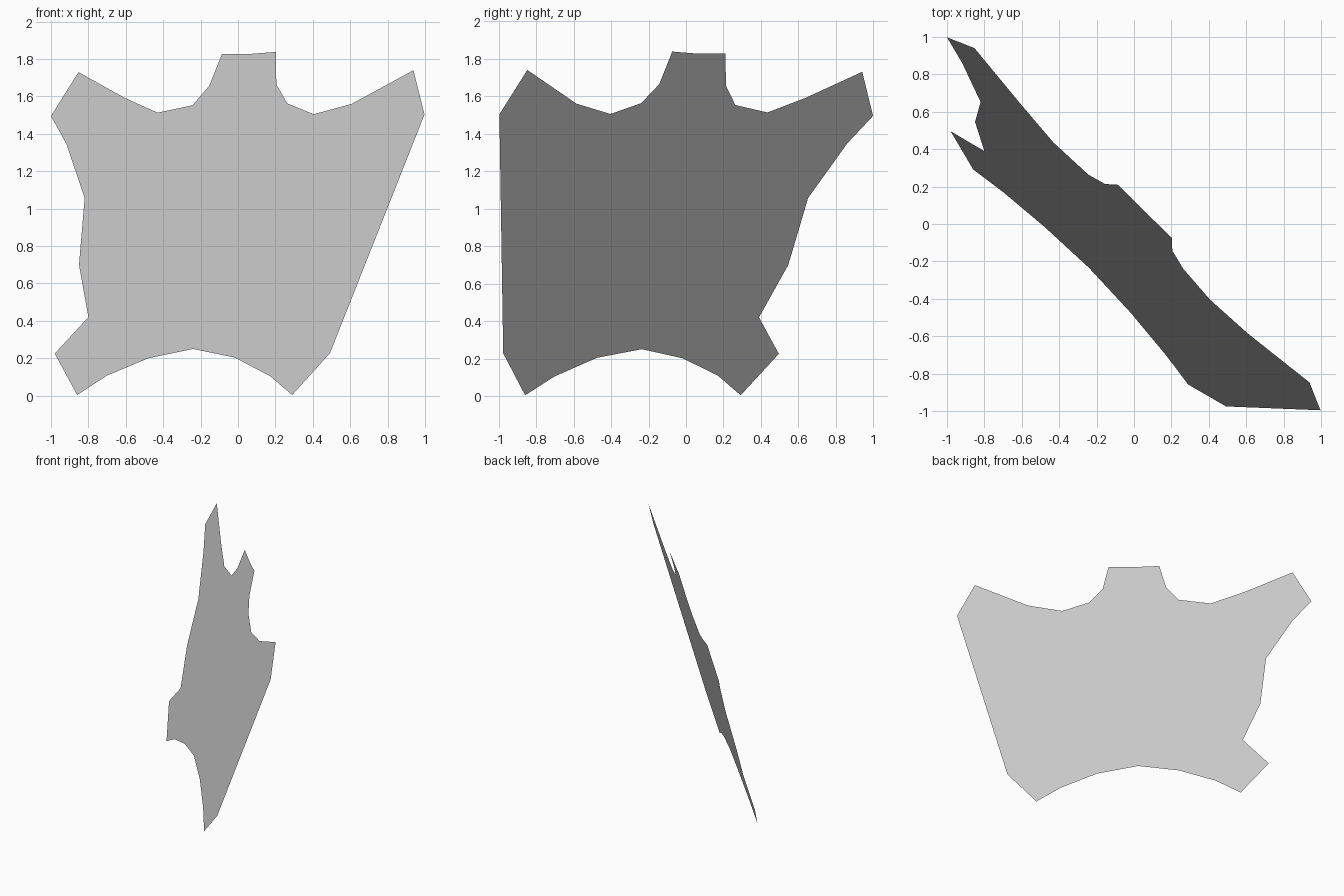
import bpy, bmesh

# Outline of the flat hide as seen from the front (x, z)
neck = [(-0.155, 1.655), (-0.085, 1.828), (0.075, 1.828), (0.202, 1.838), (0.205, 1.665), (0.263, 1.563)]
right_foreleg = [(0.405, 1.505), (0.607, 1.56), (0.938, 1.74), (0.997, 1.503), (0.813, 1.357)]
right_flank = [(0.647, 1.057), (0.545, 0.70), (0.388, 0.42)]
right_hindleg = [(0.492, 0.228), (0.29, 0.004), (0.172, 0.104)]
rump = [(-0.017, 0.204), (-0.24, 0.25), (-0.477, 0.201)]
left_hindleg = [(-0.70, 0.108), (-0.86, 0.004), (-0.98, 0.225)]
left_flank = [(-0.80, 0.42), (-0.85, 0.70), (-0.82, 1.057)]
left_foreleg = [(-0.918, 1.347), (-1.0, 1.495), (-0.853, 1.73), (-0.605, 1.592), (-0.43, 1.513), (-0.243, 1.553)]
outline = (neck + right_foreleg + right_flank + right_hindleg + rump
           + left_hindleg + left_flank + left_foreleg)


def on_plane(x, z):
    # The sheet stands diagonally and leans slightly backward
    return (x, -0.57 + 0.38 * z - x, z)


# Single thin sheet
bm = bmesh.new()
verts = [bm.verts.new(on_plane(x, z)) for x, z in reversed(outline)]
face = bm.faces.new(verts)
bmesh.ops.triangulate(bm, faces=[face])
mesh = bpy.data.meshes.new("hide_rug")
bm.to_mesh(mesh)
bm.free()
bpy.context.collection.objects.link(bpy.data.objects.new("hide_rug", mesh))
